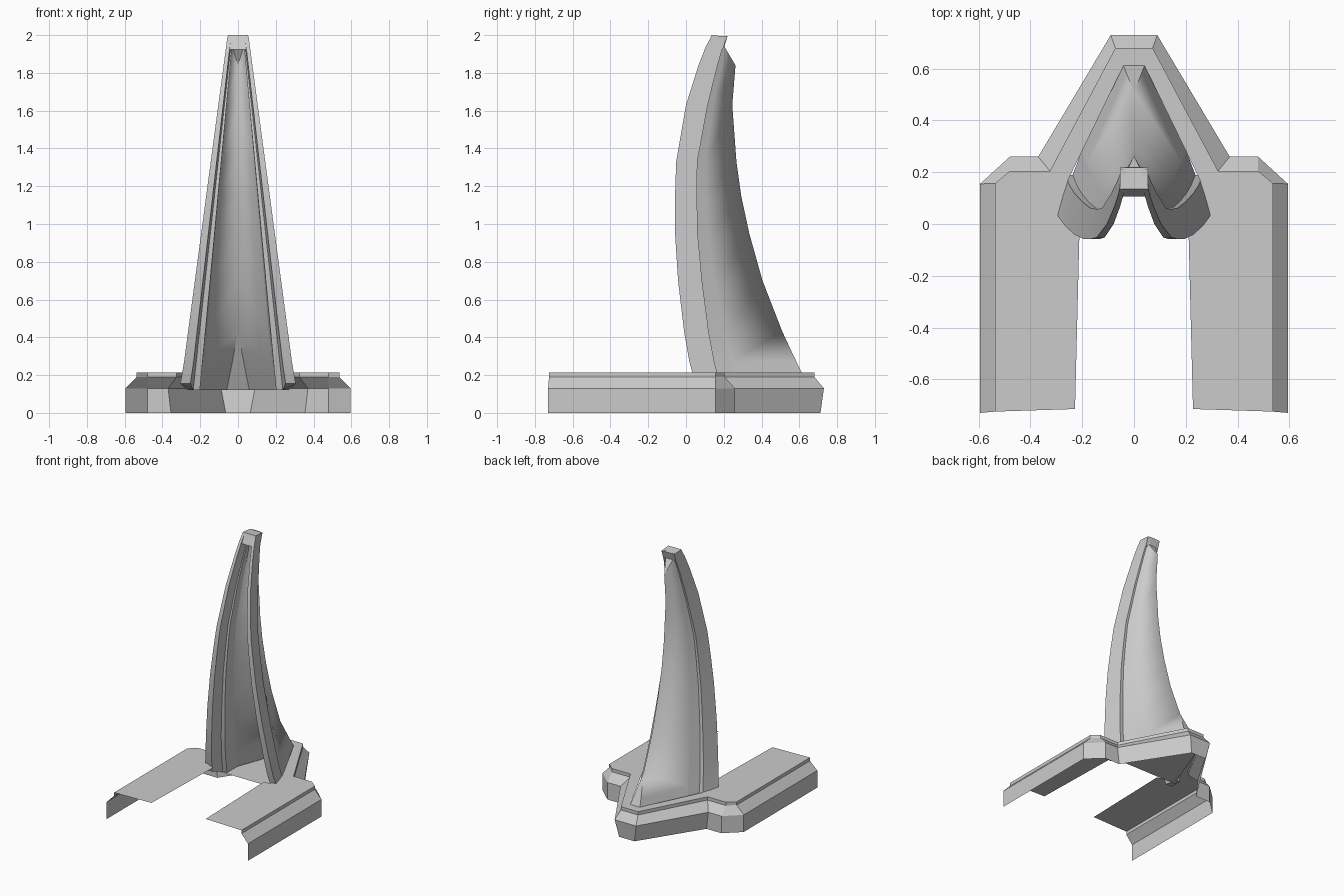
import bpy, bmesh

if "Cube" in bpy.data.objects:
    bpy.data.objects.remove(bpy.data.objects["Cube"])


def finish(bm, name, smooth=False):
    """Turn a right-hand half into a mirrored object."""
    bmesh.ops.remove_doubles(bm, verts=bm.verts, dist=0.0005)
    mesh = bpy.data.meshes.new(name)
    bm.to_mesh(mesh)
    bm.free()
    ob = bpy.data.objects.new(name, mesh)
    bpy.context.collection.objects.link(ob)
    mod = ob.modifiers.new("Mirror", 'MIRROR')
    mod.use_mirror_merge = True
    if smooth:
        bpy.ops.object.select_all(action='DESELECT')
        ob.select_set(True)
        bpy.context.view_layer.objects.active = ob
        bpy.ops.object.shade_smooth_by_angle(angle=0.4)
    return ob


def loft(bm, rows, closed=False):
    """Bridge successive rows of points with quads."""
    vs = [[bm.verts.new(p) for p in row] for row in rows]
    n = len(rows[0])
    for lo, hi in zip(vs, vs[1:]):
        for i in range(n if closed else n - 1):
            j = (i + 1) % n
            bm.faces.new((lo[i], lo[j], hi[j], hi[i]))
    return vs


def lerp(a, b, t):
    return a + (b - a) * t


# Base: open skirt with a chamfer and a small lip, then the top plate
foot = [(.595, -.73), (.595, .155), (.48, .26), (.355, .26), (.065, .712), (0, .712)]
outer = [(.595, -.73), (.595, .155), (.48, .26), (.37, .26), (.09, .73), (0, .73)]
inner = [(.537, -.725), (.537, .157), (.48, .205), (.325, .205), (.072, .68), (0, .68)]
opening = [(0, .613), (.04, .613), (.255, .17), (.292, .04), (.21, 0), (.228, -.715)]
bm = bmesh.new()
loft(bm, [[(x, y, z) for x, y in ring] for ring, z in
          ((foot, 0), (outer, .13), (inner, .19), (inner, .215))])
bm.faces.new([bm.verts.new((x, y, .215)) for x, y in inner + opening])
finish(bm, "base_shell")

# Fin levels: height, pillar front y, pillar back y, spine y, spine half width
levels = [(.12, .05, .19, .66, .06), (.27, .018, .15, .585, .03),
          (.43, -.01, .12, .51, 0), (.7, -.042, .085, .405, 0),
          (.95, -.058, .062, .335, 0), (1.15, -.058, .058, .292, 0),
          (1.33, -.052, .06, .267, 0), (1.63, 0, .115, .245, 0),
          (1.84, .066, .167, .262, 0), (1.94, .105, .196, .203, .03),
          (1.995, .135, .218, .22, .035)]
pillars, panels = [], []
for z, yf, yb, ys, ws in levels:
    t = (z - .14) / 1.86
    zf = max(z, .155)
    ym = lerp(yf, yb, .75)
    xd = lerp(.235, .036, t)
    join = (lerp(xd, ws, .2), lerp(yb, ys, .2), z)
    pillars.append([(lerp(.25, .036, t), yf, zf), (lerp(.303, .055, t), yf, zf),
                    (lerp(.265, .046, t), yb, z), (xd, yb, z), join,
                    (lerp(.2, .026, t), ym, z), (lerp(.235, .031, t), ym, z)])
    panels.append([join, (ws, ys, z), (0, ys, z)])

# Front pillars, capped at both ends
bm = bmesh.new()
rows = loft(bm, pillars, closed=True)
bm.faces.new(rows[0][::-1])
bm.faces.new(rows[-1])
finish(bm, "fin_pillars", True)

# Side panels meeting at the rear spine
bm = bmesh.new()
loft(bm, panels)
finish(bm, "fin_panels", True)

# Floor inside the fin
bm = bmesh.new()
bm.faces.new([bm.verts.new((x, y, .12)) for x, y in
              ((0, .14), (.27, .14), (.235, .19), (.06, .66), (0, .66))])
finish(bm, "fin_floor")

# Cap joining the pillar tips
bm = bmesh.new()
side = [(.107, 1.925), (.195, 1.925), (.218, 1.992), (.135, 2.0)]
rows = loft(bm, [[(x, y, z) for y, z in side] for x in (0, .054)], closed=True)
bm.faces.new(rows[-1])
finish(bm, "fin_cap")
